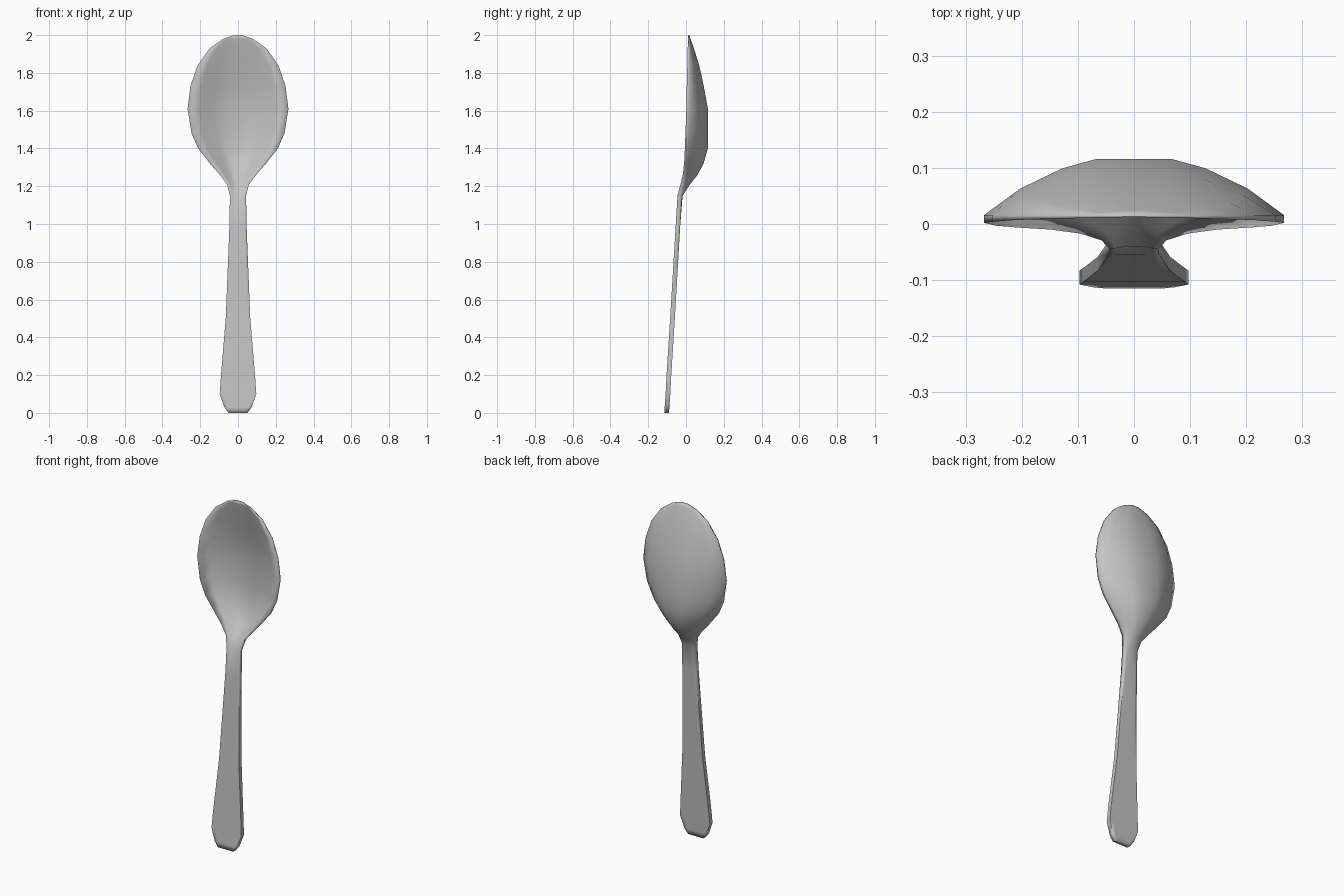
import bpy
import math

cube = bpy.data.objects.get("Cube")
if cube:
    bpy.data.objects.remove(cube, do_unlink=True)

# One plain metal colour
metal = bpy.data.materials.new("grey metal")
metal.use_nodes = True
grey = (0.55, 0.55, 0.55, 1)
metal.diffuse_color = grey
metal.node_tree.nodes["Principled BSDF"].inputs["Base Color"].default_value = grey

# Stations up the spoon: height, half width, front rim y, back centre y,
# edge thickness, hollow depth relative to the outer depth
STATIONS = [
    (0.00, 0.050, -0.115, -0.090, 0.025, 1),
    (0.03, 0.072, -0.113, -0.088, 0.025, 1),
    (0.10, 0.097, -0.108, -0.083, 0.025, 1),
    (0.20, 0.090, -0.103, -0.078, 0.025, 1),
    (0.50, 0.065, -0.084, -0.059, 0.025, 1),
    (1.00, 0.045, -0.054, -0.030, 0.024, 1),
    (1.15, 0.043, -0.045, -0.018, 0.022, 1),
    (1.21, 0.058, -0.029, 0.022, 0.021, 1),
    (1.26, 0.096, -0.017, 0.061, 0.020, 1),
    (1.32, 0.148, -0.010, 0.093, 0.018, 1),
    (1.40, 0.211, -0.006, 0.116, 0.017, 0.95),
    (1.48, 0.246, -0.003, 0.116, 0.016, 0.97),
    (1.61, 0.267, 0.002, 0.116, 0.014, 0.95),
    (1.73, 0.252, 0.004, 0.094, 0.012, 0.95),
    (1.84, 0.214, 0.007, 0.070, 0.009, 0.8),
    (1.93, 0.150, 0.009, 0.042, 0.007, 0.7),
    (1.98, 0.080, 0.011, 0.024, 0.005, 0.6),
    (2.00, 0.022, 0.012, 0.017, 0.004, 0.5),
]
# Half cross-section: fraction of half width, outer depth, hollow depth
HALF = [(0, 1, 1), (0.25, 1, 0.98), (0.48, 0.83, 0.77), (0.76, 0.47, 0.33), (1, 0, 0)]
SECTION = [(-u, o, h) for u, o, h in HALF[:0:-1]] + HALF


def ring(z, width, rim, back, thick, hollow):
    depth = back - rim - thick
    front = [(u * width, rim + h * depth * hollow, z) for u, o, h in SECTION]
    rear = [(u * width, rim + thick + o * depth, z) for u, o, h in reversed(SECTION)]
    return front + rear


# Loft the bowl, neck and handle as one skin
verts = [p for station in STATIONS for p in ring(*station)]
n = 2 * len(SECTION)
faces = []
for i in range(len(STATIONS) - 1):
    for j in range(n):
        k = (j + 1) % n
        faces.append((i * n + j, i * n + k, (i + 1) * n + k, (i + 1) * n + j))

# Close the handle end and the bowl tip
last = len(verts) - n
faces.append(tuple(reversed(range(n))))
faces.append(tuple(range(last, last + n)))

mesh = bpy.data.meshes.new("spoon")
mesh.from_pydata(verts, [], faces)
mesh.materials.append(metal)
spoon = bpy.data.objects.new("spoon", mesh)
bpy.context.collection.objects.link(spoon)

# Crisp handle sides, soft bowl rim and handle end
bpy.ops.object.select_all(action="DESELECT")
spoon.select_set(True)
bpy.context.view_layer.objects.active = spoon
bpy.ops.object.shade_smooth_by_angle(angle=math.radians(40))
for edge in mesh.edges:
    heights = [mesh.vertices[v].co.z for v in edge.vertices]
    if min(heights) < 0.02 or max(heights) > 1.1:
        edge.use_edge_sharp = False
